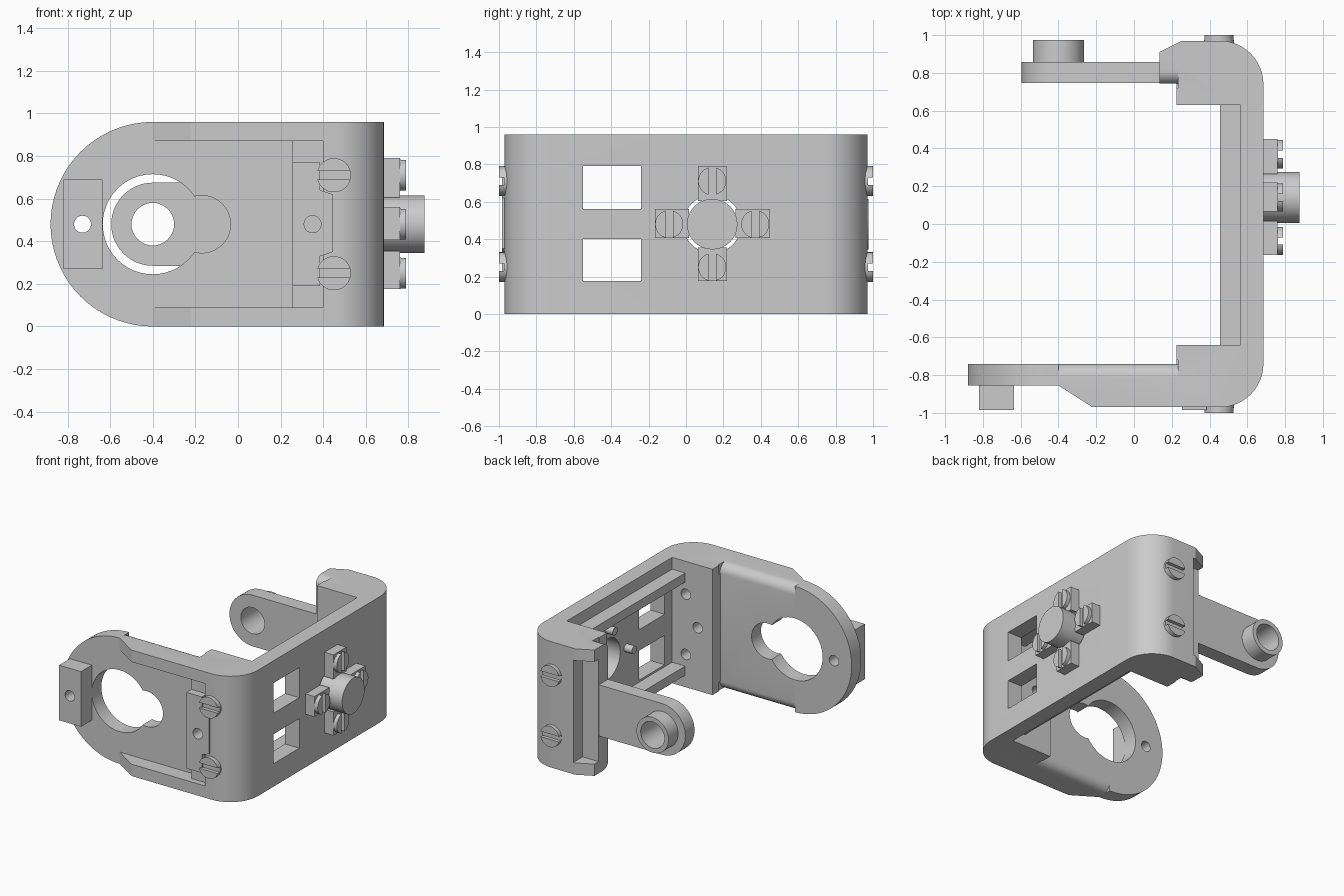
import bpy, bmesh
from math import cos, sin, radians

if "Cube" in bpy.data.objects:
    bpy.data.objects.remove(bpy.data.objects["Cube"])

grey = bpy.data.materials.new("plain_grey")
grey.use_nodes = True
COLOUR = (0.6, 0.6, 0.6, 1)
grey.diffuse_color = COLOUR
grey.node_tree.nodes["Principled BSDF"].inputs["Base Color"].default_value = COLOUR

H = 0.96          # bracket height
MID = H / 2       # centre line height


def arc(cx, cy, r, a0, a1, n=14):
    """Points on an arc, angles in degrees."""
    steps = [radians(a0 + (a1 - a0) * i / n) for i in range(n + 1)]
    return [(cx + r * cos(a), cy + r * sin(a)) for a in steps]


def circle(cx, cy, r, n=40):
    return arc(cx, cy, r, 0, 360, n)[:-1]


def rect(a0, a1, b0, b1):
    return [(a0, b0), (a1, b0), (a1, b1), (a0, b1)]


def prism(name, pts, axis, lo, hi):
    """Extrude a 2D outline along an axis."""
    place = {"x": lambda a, b, t: (t, a, b),
             "y": lambda a, b, t: (a, t, b),
             "z": lambda a, b, t: (a, b, t)}[axis]
    bm = bmesh.new()
    low = [bm.verts.new(place(a, b, lo)) for a, b in pts]
    top = [bm.verts.new(place(a, b, hi)) for a, b in pts]
    bm.faces.new(low)
    bm.faces.new(top)
    for i in range(len(pts)):
        j = (i + 1) % len(pts)
        bm.faces.new((low[i], low[j], top[j], top[i]))
    bmesh.ops.recalc_face_normals(bm, faces=bm.faces)
    mesh = bpy.data.meshes.new(name)
    bm.to_mesh(mesh)
    bm.free()
    mesh.materials.append(grey)
    ob = bpy.data.objects.new(name, mesh)
    bpy.context.collection.objects.link(ob)
    return ob


def combine(ob, other, operation="DIFFERENCE"):
    """Apply a boolean and discard the helper."""
    other.hide_render = True
    mod = ob.modifiers.new("bool", "BOOLEAN")
    mod.operation, mod.solver, mod.object = operation, "EXACT", other
    bpy.context.view_layer.objects.active = ob
    bpy.ops.object.modifier_apply(modifier=mod.name)
    bpy.data.objects.remove(other)


def cut(ob, pts, axis, lo, hi):
    combine(ob, prism("cutter", pts, axis, lo, hi))


# U-shaped bracket body
outline = ([(-0.4, -0.855), (-0.22, -0.97)]
           + arc(0.455, -0.74, 0.23, -90, 0)
           + arc(0.455, 0.74, 0.23, 0, 90)
           + [(0.255, 0.97), (0.135, 0.91), (0.135, 0.745), (0.225, 0.745),
              (0.225, 0.63), (0.565, 0.63), (0.565, -0.64), (0.225, -0.64),
              (0.225, -0.74), (-0.4, -0.74)])
body = prism("bracket_body", outline, "z", 0, H)

# Rounded inner edges of both arms
R = 0.07
for side, x0 in ((-1, -0.5), (1, 0.1)):
    for up in (-1, 1):
        pts = [(side * (0.74 + R - a), MID + up * (MID - R + b))
               for a, b in arc(0, 0, R, 0, 90, 8)]
        pts += [(side * (0.74 + R), MID + up * 0.6), (side * 0.72, MID + up * 0.6),
                (side * 0.72, MID + up * (MID - R))]
        cut(body, pts, "x", x0, 0.232)

# Recesses between the flanges
cut(body, rect(-0.5, 0.255, 0.09, 0.87), "y", -1.1, -0.854)
cut(body, rect(0.2, 0.4, 0.09, 0.87), "y", -1.1, -0.925)
cut(body, rect(0.1, 0.27, 0.09, 0.87), "y", 0.86, 1.1)

# Round end of the front arm
round_end = prism("round_end", arc(-0.4, MID, MID, 90, 270, 36), "y", -0.855, -0.74)
cut(round_end, circle(-0.73, MID, 0.04, 20), "y", -1.1, -0.7)

# Keyhole through the front arm
for part in (body, round_end):
    cut(part, circle(-0.4, MID, 0.235, 48), "y", -1.1, -0.7)
cut(body, circle(-0.17, MID, 0.135), "y", -1.1, -0.7)

# Windows and hub hole in the back plate
for z0, z1 in ((0.175, 0.40), (0.56, 0.79)):
    cut(body, rect(-0.55, -0.24, z0, z1), "x", 0.5, 0.8)
cut(body, circle(0.14, MID, 0.155), "x", 0.5, 0.8)

# Fastener holes in the corner blocks
for y0, y1 in ((-0.9, -0.6), (0.6, 0.9)):
    for z in (0.25, 0.71):
        cut(body, circle(0.45, z, 0.04, 20), "y", y0, y1)
cut(body, circle(0.35, MID, 0.04, 20), "y", -1.1, -0.6)
cut(body, circle(0.35, MID, 0.04, 20), "y", 0.6, 0.8)

# Rails inside the back plate
for name, z0 in (("lower_rail", 0.09), ("upper_rail", 0.80)):
    prism(name, rect(0.455, 0.57, -0.645, 0.635), "z", z0, z0 + 0.07)

# Stop block on the round end
stop = prism("stop_block", rect(-0.82, -0.635, 0.27, 0.69), "y", -0.985, -0.853)
cut(stop, circle(-0.73, MID, 0.04, 20), "y", -1.1, -0.7)

# Clamp plate beside the front screws
clamp = prism("clamp_plate", [(0.255, 0.19), (0.385, 0.19), (0.385, 0.33), (0.445, 0.35),
                              (0.445, 0.62), (0.385, 0.64), (0.385, 0.77), (0.255, 0.77)],
              "y", -0.985, -0.92)
cut(clamp, circle(0.35, MID, 0.04, 20), "y", -1.1, -0.7)

# Narrow rear arm with its hollow boss
arm = prism("rear_arm", arc(-0.4, MID, 0.195, 90, 270, 28) + [(0.22, 0.285), (0.22, 0.675)],
            "y", 0.747, 0.858)
boss = prism("rear_boss", circle(-0.4, MID, 0.135), "y", 0.85, 0.975)
combine(arm, boss, "UNION")
cut(arm, circle(-0.4, MID, 0.1), "y", 0.7, 1.1)


def screw(name, a, b, r, axis, lo, mid, hi, along_a):
    """Slotted screw head: a base disc and two raised segments."""
    prism(name + "_base", circle(a, b, r, 28), axis, lo, mid)
    turn = 90 if along_a else 0
    for k, start in enumerate((0, 180)):
        seg = arc(a, b, r, start + turn - 75, start + turn + 75, 16)
        prism(f"{name}_half_{k + 1}", seg, axis, mid, hi)


# Screws on the two arms
for side, label in ((-1, "front"), (1, "rear")):
    for z, level in ((0.25, "lower"), (0.71, "upper")):
        screw(f"{label}_{level}_screw", 0.45, z, 0.08, "y",
              side * 0.93, side * 0.973, side * 1.0, True)

# Hub with four screwed lugs on the outer plate
prism("hub", circle(0.14, MID, 0.135), "x", 0.66, 0.875)
lugs = {"upper": (0.065, 0.22, 0.605, 0.79), "lower": (0.065, 0.22, 0.175, 0.355),
        "front": (-0.165, 0.015, 0.405, 0.56), "rear": (0.265, 0.45, 0.405, 0.56)}
spots = {"upper": (0.14, 0.71), "lower": (0.14, 0.25), "front": (-0.09, MID), "rear": (0.37, MID)}
for label, (y0, y1, z0, z1) in lugs.items():
    prism(label + "_lug", rect(y0, y1, z0, z1), "x", 0.68, 0.76)
    y, z = spots[label]
    screw(label + "_lug_screw", y, z, 0.075, "x", 0.75, 0.763, 0.788, False)
    prism(label + "_screw_tip", circle(y, z, 0.03, 16), "x", 0.5, 0.6)

# Smooth curved walls, keep the edges sharp
bpy.ops.object.select_all(action="DESELECT")
for ob in bpy.context.collection.objects:
    if ob.type == "MESH":
        ob.select_set(True)
        bpy.context.view_layer.objects.active = ob
bpy.ops.object.shade_smooth_by_angle(angle=radians(22))
